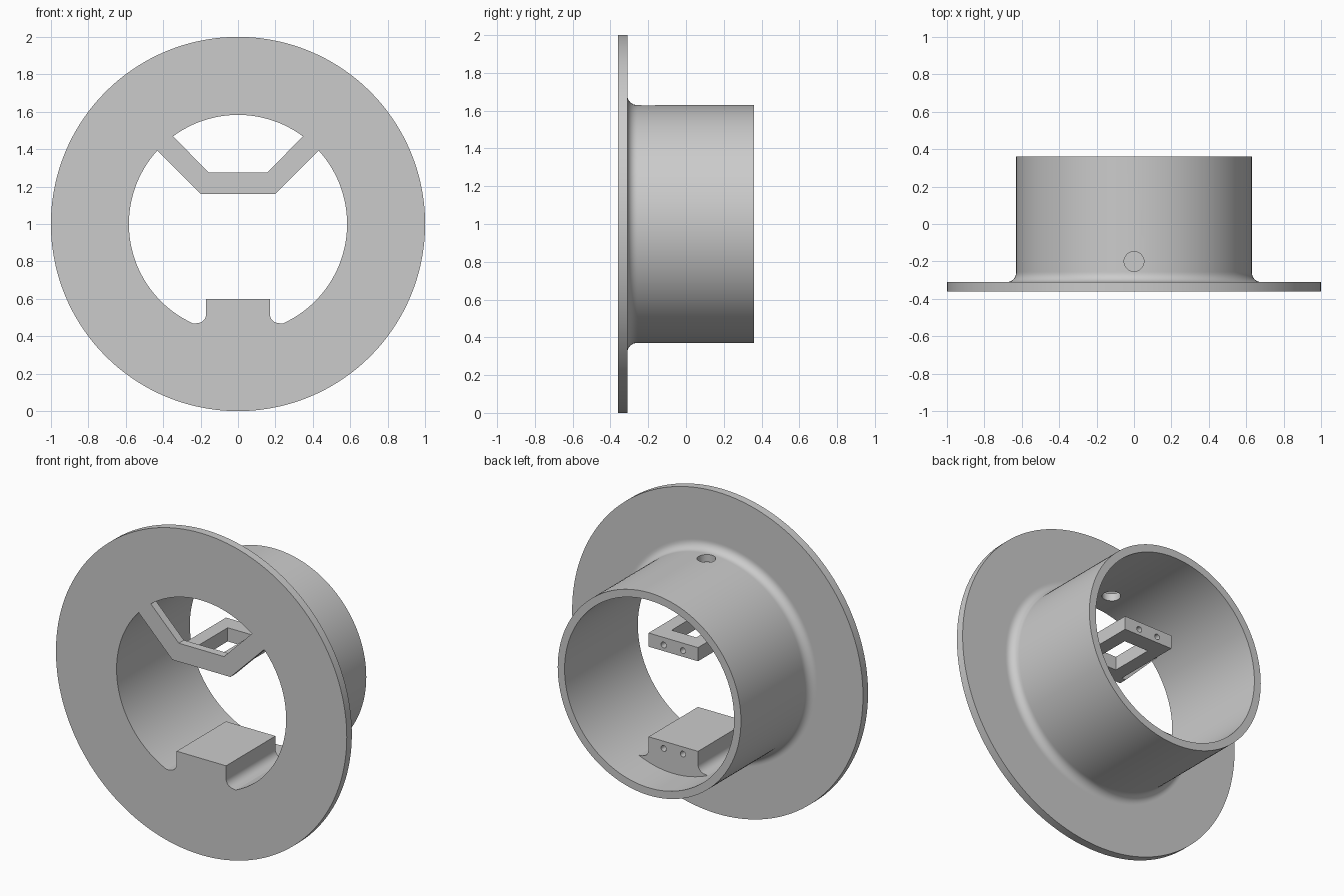
import bpy, bmesh
from math import sin, cos, pi, radians
from mathutils import Matrix, Vector

if "Cube" in bpy.data.objects:
    bpy.data.objects.remove(bpy.data.objects["Cube"], do_unlink=True)

FRONT, PLATE_BACK, BACK = -0.36, -0.31, 0.36
AXIS_Z = 1.0
BORE, TUBE, RIM = 0.583, 0.63, 1.0
EMBED = BORE + 0.007      # inserts end just inside the tube wall
SHELF_BACK = 0.125

grey = bpy.data.materials.new("plain_grey")
grey.use_nodes = True
grey.diffuse_color = (0.6, 0.6, 0.6, 1)
grey.node_tree.nodes["Principled BSDF"].inputs["Base Color"].default_value = (0.6, 0.6, 0.6, 1)


def finish(name, bm):
    bmesh.ops.recalc_face_normals(bm, faces=bm.faces)
    mesh = bpy.data.meshes.new(name)
    bm.to_mesh(mesh)
    bm.free()
    mesh.materials.append(grey)
    obj = bpy.data.objects.new(name, mesh)
    bpy.context.collection.objects.link(obj)
    return obj


def polar(radius, degrees):
    a = radians(degrees)
    return radius * cos(a), AXIS_Z + radius * sin(a)


def lathe(name, profile, steps=144):
    """Turn a closed (radius, y) profile around the horizontal axis."""
    bm = bmesh.new()
    rings = []
    for i in range(steps):
        a = 2 * pi * i / steps
        rings.append([bm.verts.new((r * cos(a), y, AXIS_Z + r * sin(a))) for r, y in profile])
    n = len(profile)
    for i in range(steps):
        a, b = rings[i], rings[(i + 1) % steps]
        for j in range(n):
            k = (j + 1) % n
            bm.faces.new((a[j], a[k], b[k], b[j]))
    return finish(name, bm)


def prism(name, half, y0, y1):
    """Mirror a half outline (x, z) in x and extrude it along y."""
    outline = half + [(-x, z) for x, z in reversed(half)]
    bm = bmesh.new()
    face = bm.faces.new([bm.verts.new((x, y0, z)) for x, z in outline])
    out = bmesh.ops.extrude_face_region(bm, geom=[face])
    moved = [v for v in out["geom"] if isinstance(v, bmesh.types.BMVert)]
    bmesh.ops.translate(bm, verts=moved, vec=(0, y1 - y0, 0))
    return finish(name, bm)


def box(name, half_x, y0, y1, z0, z1):
    return prism(name, [(half_x, z0), (half_x, z1)], y0, y1)


def rod(name, radius, length, centre, direction, sides=32):
    bm = bmesh.new()
    turn = Vector((0, 0, 1)).rotation_difference(Vector(direction)).to_matrix().to_4x4()
    bmesh.ops.create_cone(bm, cap_ends=True, segments=sides, radius1=radius, radius2=radius,
                          depth=length, matrix=Matrix.Translation(centre) @ turn)
    return finish(name, bm)


def cut(obj, cutters):
    """Subtract the cutters, bake the result and remove the helpers."""
    for c in cutters:
        c.hide_render = True
        mod = obj.modifiers.new("cut", 'BOOLEAN')
        mod.operation, mod.solver, mod.object = 'DIFFERENCE', 'EXACT', c
    graph = bpy.context.evaluated_depsgraph_get()
    baked = bpy.data.meshes.new_from_object(obj.evaluated_get(graph))
    obj.modifiers.clear()
    obj.data = baked
    for c in cutters:
        bpy.data.objects.remove(c, do_unlink=True)


def screw_holes(z):
    return [rod("screw_cutter", 0.018, 0.16, (x, SHELF_BACK, z), (0, 1, 0), 20)
            for x in (-0.066, 0.066)]


# Flange and tube, joined by a rounded fillet
fillet = 0.05
curve = [(TUBE + fillet - fillet * sin(t * pi / 16), PLATE_BACK + fillet - fillet * cos(t * pi / 16))
         for t in range(9)]
profile = ([(BORE, FRONT), (RIM, FRONT), (RIM, PLATE_BACK), (TUBE + fillet + 0.006, PLATE_BACK)]
           + curve + [(TUBE, PLATE_BACK + fillet + 0.006), (TUBE, BACK), (BORE, BACK)])
flanged_tube = lathe("flanged_tube", profile)
cut(flanged_tube, [rod("top_hole_cutter", 0.053, 0.3, (0, -0.2, AXIS_Z + 0.6), (0, 0, 1), 40)])

# Angled front strap across the opening
strap_ends = [polar(EMBED, a) for a in (42.3, 45, 48, 51, 53.3)]
front_strap = prism("front_strap", [(0.2, 1.16)] + strap_ends + [(0.155, 1.275)],
                    FRONT, PLATE_BACK)

# Upper shelf behind the strap, with a window and two screw holes
upper_shelf = box("upper_shelf", 0.17, PLATE_BACK - 0.002, SHELF_BACK, 1.16, 1.245)
cut(upper_shelf, [box("window_cutter", 0.085, -0.26, 0.02, 1.1, 1.3)] + screw_holes(1.198))

# Lower block with concave feet that run out into the tube wall
foot = [(0.22 - 0.05 * cos(t * pi / 16), 0.52 - 0.05 * sin(t * pi / 16)) for t in range(9)]
base = [polar(EMBED, a) for a in range(-65, -90, -3)]
lower_block = prism("lower_block", [(0.17, 0.6)] + foot + base, FRONT, SHELF_BACK)
cut(lower_block, screw_holes(0.555))

# Smooth the curved parts, keep edges sharp
bpy.ops.object.select_all(action='DESELECT')
for part in (flanged_tube, front_strap, upper_shelf, lower_block):
    part.select_set(True)
    bpy.context.view_layer.objects.active = part
bpy.ops.object.shade_smooth_by_angle(angle=radians(30))
